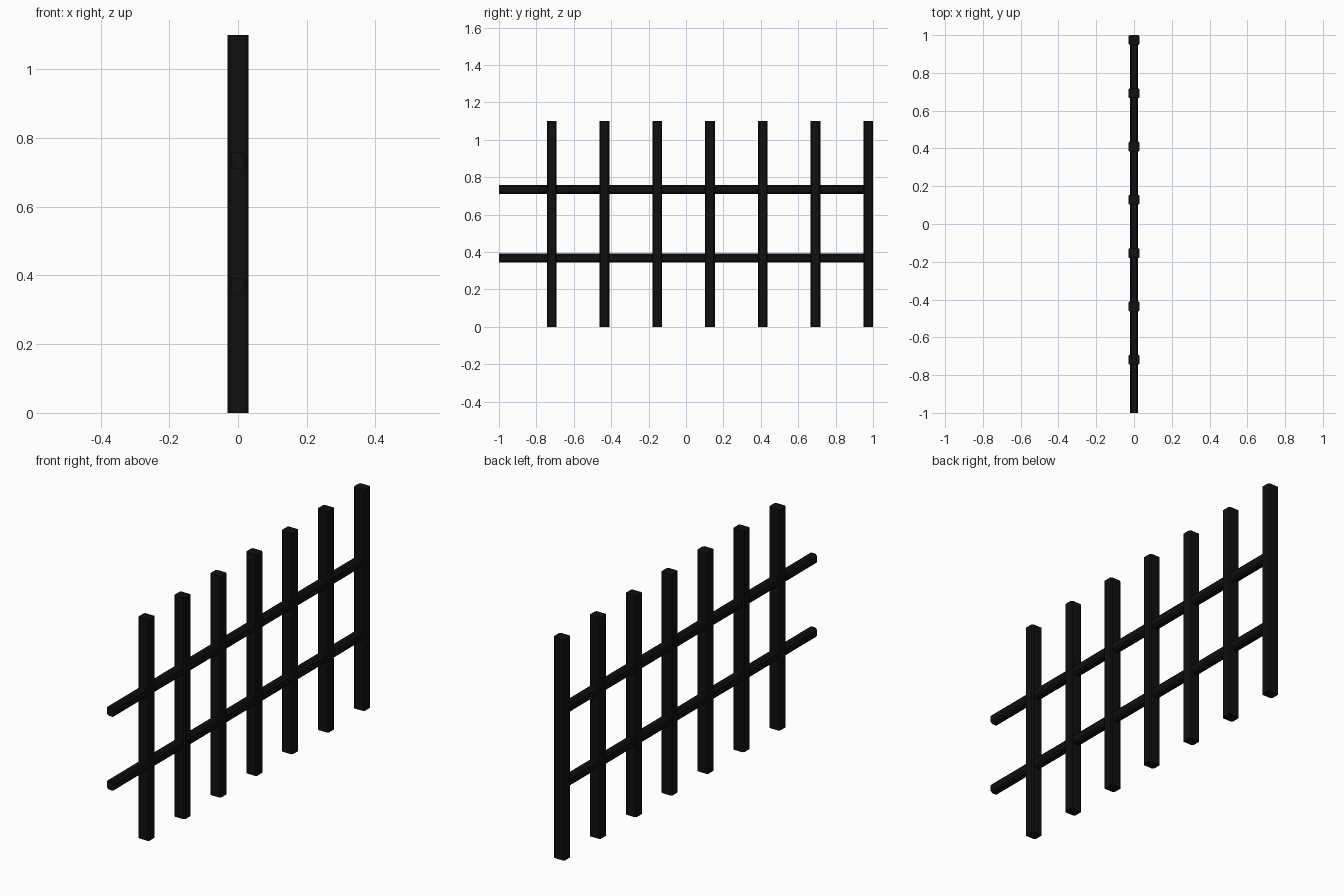
import bpy, bmesh

if "Cube" in bpy.data.objects:
    bpy.data.objects.remove(bpy.data.objects["Cube"])

black = bpy.data.materials.new("black_paint")
black.diffuse_color = (0.005, 0.005, 0.005, 1)
black.use_nodes = True
black.node_tree.nodes["Principled BSDF"].inputs["Base Color"].default_value = black.diffuse_color


def bar(name, size, centre, axis, chamfer):
    """Flat-faced bar along one axis with its four long edges chamfered."""
    bm = bmesh.new()
    bmesh.ops.create_cube(bm, size=1)
    for v in bm.verts:
        v.co = [v.co[i] * size[i] + centre[i] for i in range(3)]
    long_edges = [e for e in bm.edges
                  if abs(e.verts[0].co[axis] - e.verts[1].co[axis]) > size[axis] / 2]
    bmesh.ops.bevel(bm, geom=long_edges, offset=chamfer, segments=1,
                    profile=0.5, affect='EDGES')
    bmesh.ops.recalc_face_normals(bm, faces=bm.faces)
    mesh = bpy.data.meshes.new(name)
    bm.to_mesh(mesh)
    bm.free()
    mesh.materials.append(black)
    obj = bpy.data.objects.new(name, mesh)
    bpy.context.collection.objects.link(obj)
    return obj


HEIGHT, PITCH, COUNT = 1.10, 0.282, 7
WIDTH, DEPTH = 0.06, 0.052
last_y = 1 - DEPTH / 2

# Upright pickets, evenly spaced back from the +y end
for i in range(COUNT):
    y = last_y - i * PITCH
    bar(f"picket_{i + 1}", (WIDTH, DEPTH, HEIGHT), (0, y, HEIGHT / 2), 2, 0.006)

# Two horizontal rails, free at -y and ending inside the last picket
rail_len = last_y + 1
for name, z in (("lower_rail", 0.368), ("upper_rail", 0.735)):
    bar(name, (0.042, rail_len, 0.048), (0, -1 + rail_len / 2, z), 1, 0.009)
